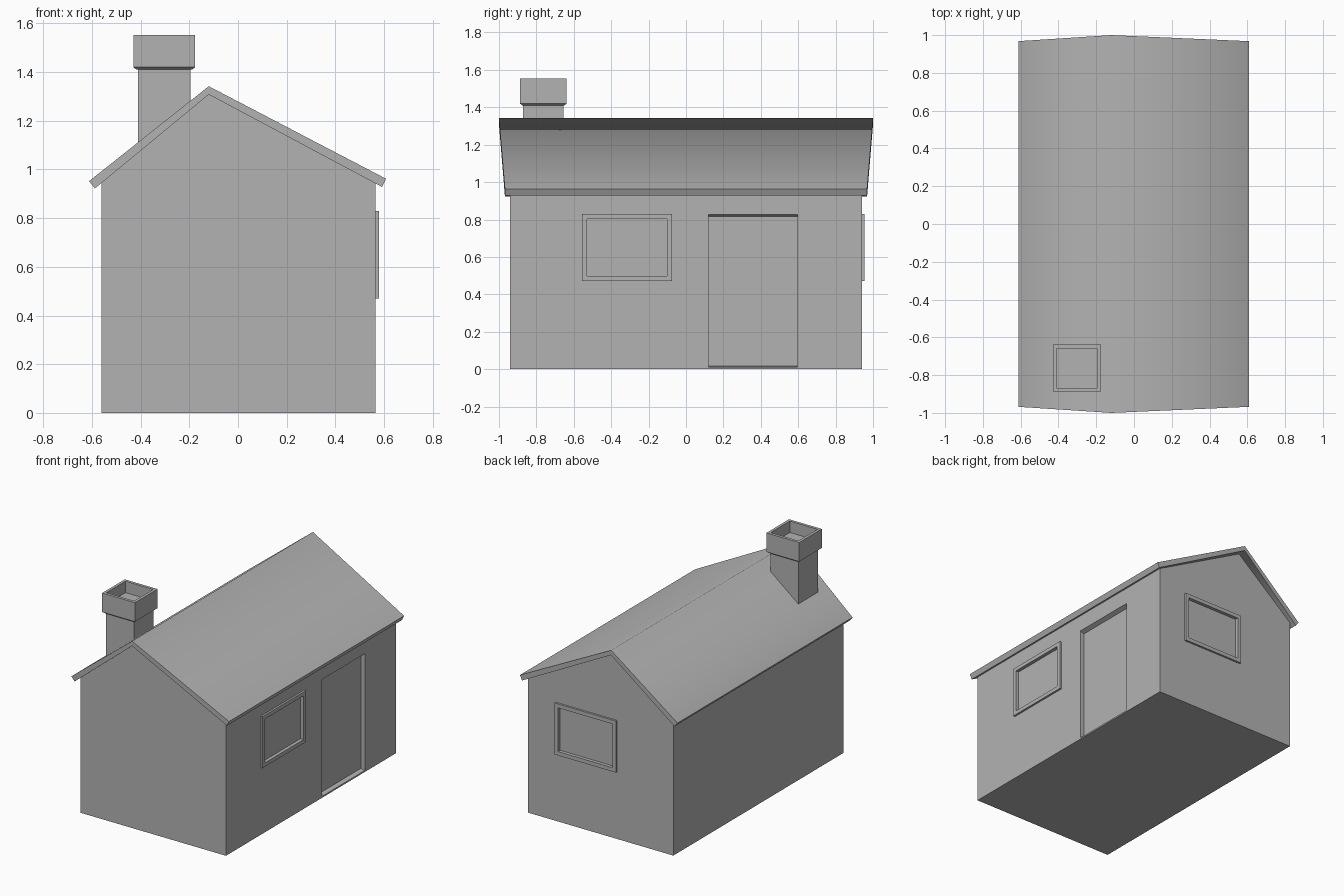
import bpy
import bmesh
from math import radians
from mathutils import Vector

if "Cube" in bpy.data.objects:
    bpy.data.objects.remove(bpy.data.objects["Cube"], do_unlink=True)

GREY = (0.45, 0.45, 0.45, 1)
grey = bpy.data.materials.new("plain grey")
grey.use_nodes = True
grey.diffuse_color = GREY
grey.node_tree.nodes["Principled BSDF"].inputs["Base Color"].default_value = GREY


def finish(name, bm):
    bmesh.ops.recalc_face_normals(bm, faces=bm.faces)
    mesh = bpy.data.meshes.new(name)
    bm.to_mesh(mesh)
    bm.free()
    mesh.materials.append(grey)
    obj = bpy.data.objects.new(name, mesh)
    bpy.context.collection.objects.link(obj)
    return obj


def add_box(bm, lo, hi):
    lo, hi = Vector(lo), Vector(hi)
    verts = bmesh.ops.create_cube(bm, size=1)["verts"]
    for v in verts:
        v.co = (lo + hi) / 2 + v.co * (hi - lo)
    return verts


def box(name, lo, hi):
    bm = bmesh.new()
    add_box(bm, lo, hi)
    return finish(name, bm)


def cut(target, cutter):
    cutter.hide_render = True
    cutter.hide_set(True)
    cutter.display_type = 'WIRE'
    mod = target.modifiers.new("cut " + cutter.name, 'BOOLEAN')
    mod.operation = 'DIFFERENCE'
    mod.solver = 'EXACT'
    mod.object = cutter


# Gabled house body, with an off-centre ridge
WALL_L, WALL_R, WALL_Y = -0.56, 0.565, 0.94
profile = [(WALL_L, 0), (WALL_R, 0), (WALL_R, 0.945), (-0.12, 1.312), (WALL_L, 0.951)]
bm = bmesh.new()
gable = bm.faces.new([bm.verts.new((x, -WALL_Y, z)) for x, z in profile])
side = bmesh.ops.extrude_face_region(bm, geom=[gable])["geom"]
bmesh.ops.translate(bm, vec=(0, 2 * WALL_Y, 0),
                    verts=[g for g in side if isinstance(g, bmesh.types.BMVert)])
body = finish("house_body", bm)

# Roof slab whose ends sweep outward toward the ridge
outer = [(-0.612, 0.952), (-0.12, 1.342), (0.608, 0.962)]
inner = [(-0.588, 0.922), (-0.12, 1.308), (0.592, 0.928)]
reach = [0.968, 1.0, 0.968]
bm = bmesh.new()
rings = []
for i in range(3):
    corners = [(outer[i], -1), (outer[i], 1), (inner[i], 1), (inner[i], -1)]
    rings.append([bm.verts.new((p[0], s * reach[i], p[1])) for p, s in corners])
for a, b in zip(rings, rings[1:]):
    for j in range(4):
        k = (j + 1) % 4
        bm.faces.new((a[j], a[k], b[k], b[j]))
bm.faces.new(rings[0])
bm.faces.new(rings[-1])
roof = finish("roof", bm)
bpy.ops.object.select_all(action='DESELECT')
roof.select_set(True)
bpy.context.view_layer.objects.active = roof
bpy.ops.object.shade_smooth_by_angle(angle=radians(75))

# Recessed door with sloping head and sill
bm = bmesh.new()
for v in add_box(bm, (WALL_R - 0.03, 0.12, 0.003), (WALL_R + 0.03, 0.595, 0.84)):
    if v.co.x < WALL_R:
        v.co.z = 0.018 if v.co.z < 0.4 else 0.815
cut(body, finish("door_recess_cutter", bm))


# Window: raised frame around a shallow recessed pane
def window(name, on_side, a, b, z0=0.47, z1=0.83):
    wall = WALL_R if on_side else WALL_Y

    def lo_hi(depth0, depth1, m):
        pts = []
        for d, t, z in ((wall + depth0, a + m, z0 + m), (wall + depth1, b - m, z1 - m)):
            pts.append((d, t, z) if on_side else (t, d, z))
        return pts

    frame = box(name + "_frame", *lo_hi(-0.012, 0.014, 0))
    opening = box(name + "_opening_cutter", *lo_hi(-0.01, 0.05, 0.027))
    cut(frame, opening)
    cut(body, opening)


window("side_window", True, -0.555, -0.075)
window("back_window", False, -0.125, 0.35)

# Chimney shaft and hollow cap with a chamfered underside
CX, CY = -0.303, -0.763
box("chimney_shaft", (CX - 0.108, CY - 0.108, 1.02), (CX + 0.108, CY + 0.108, 1.42))
bm = bmesh.new()
cap = add_box(bm, (CX - 0.127, CY - 0.125, 1.42), (CX + 0.127, CY + 0.125, 1.553))
bm.faces.ensure_lookup_table()
top = max(bm.faces, key=lambda f: f.calc_center_median().z)
bottom = min(bm.faces, key=lambda f: f.calc_center_median().z)
bmesh.ops.inset_region(bm, faces=[top], thickness=0.028)
well = bmesh.ops.extrude_discrete_faces(bm, faces=[top])["faces"][0]
bmesh.ops.translate(bm, verts=well.verts, vec=(0, 0, -0.08))
bmesh.ops.inset_region(bm, faces=[bottom], thickness=0.018, depth=0.01)
finish("chimney_cap", bm)
